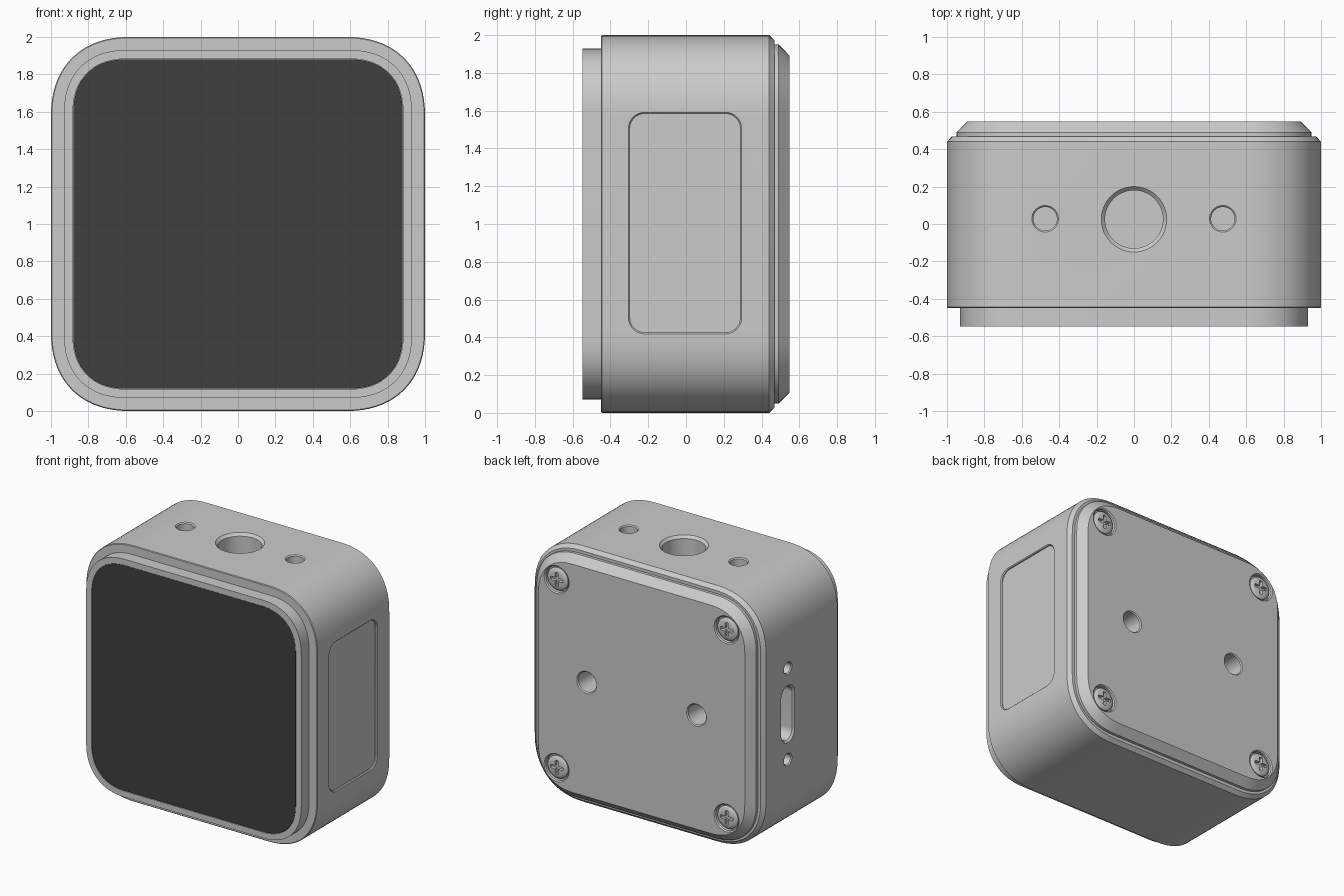
import bpy, bmesh, math
from mathutils import Matrix, Vector

if "Cube" in bpy.data.objects:
    bpy.data.objects.remove(bpy.data.objects["Cube"])

# local frames (u, v, outward normal) for each side of the case
BACK = ((-1, 0, 0), (0, 0, 1), (0, 1, 0))
TOP = ((1, 0, 0), (0, 1, 0), (0, 0, 1))
RIGHT = ((0, 1, 0), (0, 0, 1), (1, 0, 0))
LEFT = ((0, -1, 0), (0, 0, 1), (-1, 0, 0))


def frame(axes, origin):
    m = Matrix([Vector(a) for a in axes]).transposed().to_4x4()
    m.translation = origin
    return m


def outline(hw, hh, r, n, steps):
    """Rounded rectangle with superellipse corners (n=2 is circular)."""
    pts = []
    for q in range(4):
        for i in range(steps + 1):
            t = math.pi / 2 * i / steps
            c = max(math.cos(t), 0) ** (2 / n) if i < steps else 0
            s = math.sin(t) ** (2 / n)
            a, b = [(c, s), (-s, c), (-c, -s), (s, -c)][q]
            sx, sy = [(1, 1), (-1, 1), (-1, -1), (1, -1)][q]
            pts.append((sx * (hw - r) + r * a, sy * (hh - r) + r * b))
    return pts


def loft(name, mat, hw, hh, r, rings, n=2.0, steps=12):
    """Capped solid through offset outlines; rings are (depth, growth)."""
    bm = bmesh.new()
    loops = [[bm.verts.new(mat @ Vector((u, v, w)))
              for u, v in outline(hw + g, hh + g, r + g, n, steps)]
             for w, g in rings]
    count = len(loops[0])
    for a, b in zip(loops, loops[1:]):
        for i in range(count):
            j = (i + 1) % count
            bm.faces.new((a[i], a[j], b[j], b[i]))
    bm.faces.new(loops[0])
    bm.faces.new(loops[-1])
    bmesh.ops.remove_doubles(bm, verts=bm.verts, dist=1e-5)
    bmesh.ops.recalc_face_normals(bm, faces=bm.faces)
    me = bpy.data.meshes.new(name)
    bm.to_mesh(me)
    bm.free()
    ob = bpy.data.objects.new(name, me)
    bpy.context.collection.objects.link(ob)
    return ob


def hole(axes, origin, hw, hh, r, depth, lip):
    """Cutter with a chamfered mouth."""
    ob = loft("cutter", frame(axes, origin), hw, hh, r,
              [(-depth, 0), (-lip, 0), (0, lip), (0.03, lip)])
    ob.hide_render = True
    return ob


def cut(target, cutters):
    for c in cutters:
        mod = target.modifiers.new("cut", 'BOOLEAN')
        mod.operation, mod.solver, mod.object = 'DIFFERENCE', 'EXACT', c
    dg = bpy.context.evaluated_depsgraph_get()
    me = bpy.data.meshes.new_from_object(target.evaluated_get(dg))
    target.modifiers.clear()
    target.data = me


def smooth(ob):
    bpy.ops.object.select_all(action='DESELECT')
    ob.select_set(True)
    bpy.context.view_layer.objects.active = ob
    bpy.ops.object.shade_smooth_by_angle(angle=math.radians(25))


centre = frame(BACK, (0, 0, 1))

# main case, back plate and front bezel
body = loft("case_body", centre, 1, 1, 0.43,
            [(-0.45, -0.005), (-0.445, 0), (0.44, 0), (0.468, -0.026)], n=2.3, steps=18)
plate = loft("back_plate", centre, 0.95, 0.95, 0.36,
             [(0.46, 0), (0.49, 0), (0.548, -0.058)], n=2.3, steps=18)
bezel = loft("front_bezel", centre, 0.93, 0.93, 0.34,
             [(-0.44, 0), (-0.547, 0), (-0.547, -0.047), (-0.535, -0.047)], n=2.3, steps=18)

# dark front glass
glass = loft("front_glass", centre, 0.88, 0.88, 0.285,
             [(-0.53, 0), (-0.545, 0), (-0.547, -0.003)], n=2.3, steps=18)
dark = bpy.data.materials.new("dark_glass")
dark.diffuse_color = (0.05, 0.05, 0.047, 1)
dark.use_nodes = True
dark.node_tree.nodes["Principled BSDF"].inputs["Base Color"].default_value = dark.diffuse_color
glass.data.materials.append(dark)

# holes on the top, the side label recess and the left connector
case_cuts = [hole(TOP, (0, 0.025, 2), 0.155, 0.155, 0.155, 0.22, 0.02),
             hole(RIGHT, (1, -0.005, 1.005), 0.293, 0.58, 0.08, 0.015, 0.007),
             hole(LEFT, (-1, 0.17, 1.005), 0.07, 0.21, 0.07, 0.16, 0.014)]
for s in (-1, 1):
    case_cuts.append(hole(TOP, (s * 0.475, 0.028, 2), 0.063, 0.063, 0.063, 0.15, 0.008))
    case_cuts.append(hole(LEFT, (-1, 0.17, 1.005 + s * 0.357), 0.042, 0.042, 0.042, 0.12, 0.008))

# mounting holes run through the plate into the case
mounts = [hole(BACK, (s * 0.475, 0.548, 1), 0.078, 0.078, 0.078, 0.2, 0.008) for s in (-1, 1)]

# corner screws with cross recesses, sunk in the plate
corners = [(sx * 0.735, 0.548, 1 + sz * 0.735) for sx in (-1, 1) for sz in (-1, 1)]
sinks = [hole(BACK, p, 0.1, 0.1, 0.1, 0.035, 0.008) for p in corners]
screws, slots = [], []
for p in corners:
    m = frame(BACK, p)
    screw = loft("screw", m, 0.088, 0.088, 0.088,
                 [(-0.04, 0), (-0.015, 0), (-0.007, -0.01), (-0.002, -0.03), (0, -0.06)])
    arms = [loft("cutter", m, w, h, 0.006, [(-0.025, 0), (0.02, 0)], steps=2)
            for w, h in ((0.055, 0.013), (0.013, 0.055))]
    for a in arms:
        a.hide_render = True
    cut(screw, arms)
    screws.append(screw)
    slots += arms

cut(body, case_cuts + mounts)
cut(plate, mounts + sinks)
for c in case_cuts + mounts + sinks + slots:
    bpy.data.objects.remove(c, do_unlink=True)
for ob in [body, plate, bezel, glass] + screws:
    smooth(ob)
